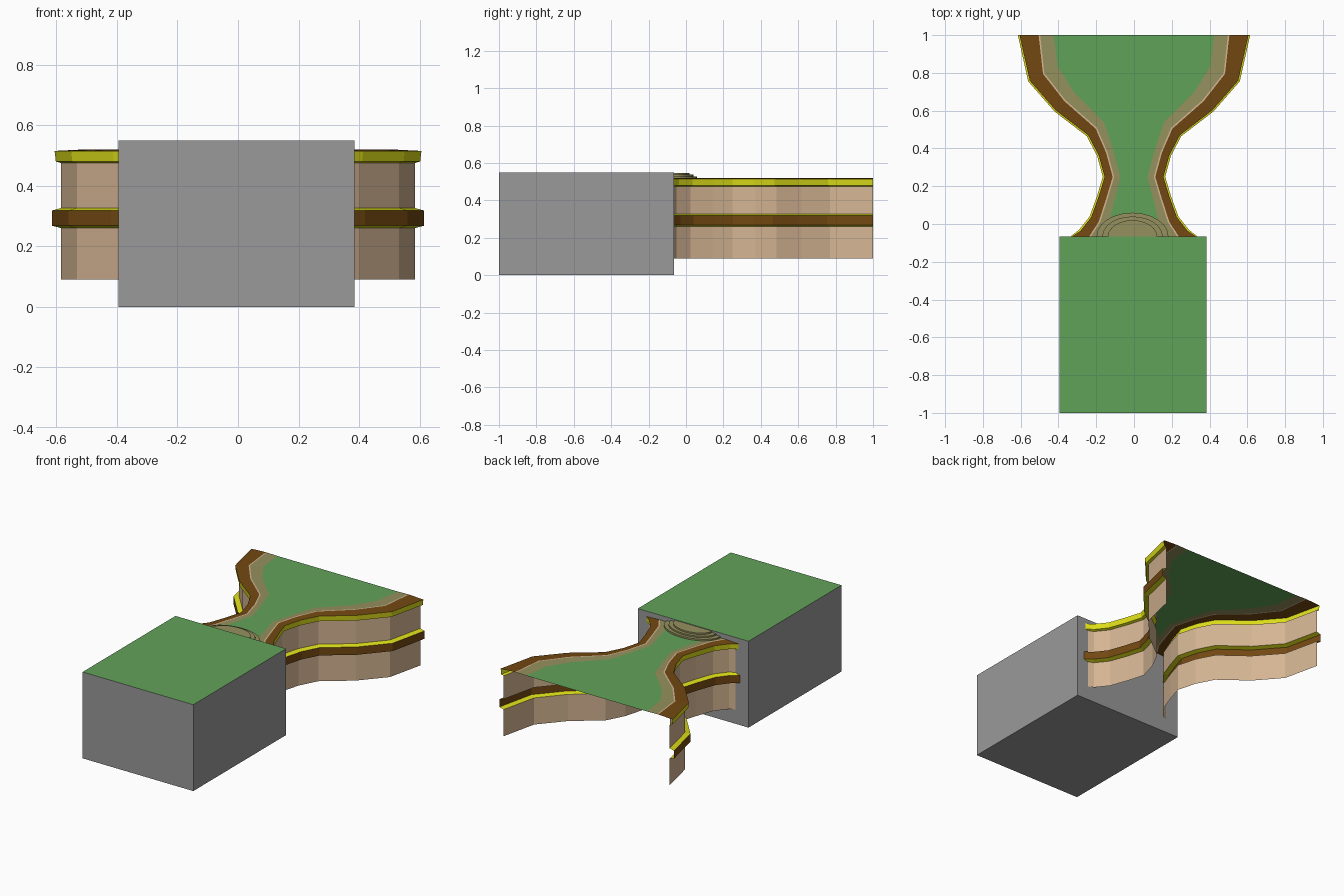
import bpy, bmesh, math
from mathutils import Vector

if "Cube" in bpy.data.objects:
    bpy.data.objects.remove(bpy.data.objects["Cube"])


def material(name, r, g, b):
    m = bpy.data.materials.new(name)
    m.use_nodes = True
    m.diffuse_color = (r, g, b, 1)
    m.node_tree.nodes["Principled BSDF"].inputs["Base Color"].default_value = (r, g, b, 1)
    return m


green = material("grass green", .12, .36, .10)
gray = material("block gray", .32, .32, .32)
tan = material("wall tan", .66, .46, .29)
brown = material("trim brown", .17, .065, .006)
yellow = material("trim yellow", .72, .72, .01)
khaki = material("path khaki", .30, .28, .11)


def make_object(name, bm, *mats):
    mesh = bpy.data.meshes.new(name)
    bm.to_mesh(mesh)
    bm.free()
    for m in mats:
        mesh.materials.append(m)
    ob = bpy.data.objects.new(name, mesh)
    bpy.context.collection.objects.link(ob)
    return ob


# Outer edge of the left side: x, y, width of the brown cap, width of the path
stations = [(.335, -.065, .10, .04), (.29, -.03, .065, .05), (.235, .04, .055, .055),
            (.195, .15, .05, .045), (.165, .25, .05, .04), (.195, .36, .05, .04),
            (.25, .465, .06, .055), (.42, .595, .075, .07), (.56, .755, .085, .085),
            (.615, 1, .11, .08)]
points = [Vector((s[0], s[1])) for s in stations]


def inward(i):
    # Square ends, mitred corners between
    if i in (0, len(points) - 1):
        return Vector((-1, 0))
    a = (points[i] - points[i - 1]).normalized()
    b = (points[i + 1] - points[i]).normalized()
    t = (a + b).normalized()
    return Vector((-t.y, t.x)) / t.dot(a)


def rail(side, cap, path, offset, z):
    # Line along the terrace: distance in from the edge, in cap and path widths plus offset
    out = []
    for i, s in enumerate(stations):
        p = points[i] + inward(i) * (cap * s[2] + path * s[3] + offset)
        out.append((side * p.x, p.y, z))
    return out


def strip(bm, low, high, flip):
    a = [bm.verts.new(p) for p in low]
    b = [bm.verts.new(p) for p in high]
    for i in range(len(a) - 1):
        f = [a[i], a[i + 1], b[i + 1], b[i]]
        bm.faces.new(f[::-1] if flip else f)


def swept(name, mat, *profile):
    # Sweep neighbouring profile points along both mirrored sides
    bm = bmesh.new()
    for side in (1, -1):
        for a, b in zip(profile, profile[1:]):
            strip(bm, rail(side, *a), rail(side, *b), side < 0)
    return make_object(name, bm, mat)


# Walls, hollow bands and terrace edges
swept("lower_wall", tan, (0, 0, .03, .09), (0, 0, .03, .26))
swept("band_bottom", yellow, (0, 0, .03, .26), (0, 0, 0, .268))
swept("band_face", brown, (0, 0, 0, .268), (0, 0, 0, .318))
swept("band_top", yellow, (0, 0, 0, .318), (0, 0, .03, .326))
swept("upper_wall", tan, (0, 0, .03, .326), (0, 0, .03, .475))
swept("cornice", yellow, (0, 0, .03, .475), (0, 0, .013, .48), (0, 0, .009, .515))
swept("cornice_cap", brown, (0, 0, .009, .515), (1, 0, 0, .52))
swept("curb", tan, (1, 0, 0, .52), (1, 0, .008, .52))
swept("side_path", khaki, (1, 0, .008, .52), (1, 1, 0, .518))

# Lawn between the two paths
bm = bmesh.new()
strip(bm, rail(-1, 1, 1, 0, .518), rail(1, 1, 1, 0, .518), True)
make_object("lawn", bm, green)

# Large block with a grass top
bm = bmesh.new()
bmesh.ops.create_cube(bm, size=1)
for v in bm.verts:
    v.co = (v.co.x * .78 - .005, v.co.y * .935 - .5325, (v.co.z + .5) * .55)
for f in bm.faces:
    f.material_index = 1 if f.normal.z > .5 else 0
make_object("block", bm, gray, green)

# Rounded steps up to the block
bm = bmesh.new()
for rx, ry, top in ((.19, .125, .528), (.16, .105, .537), (.13, .085, .546)):
    arc = [(rx * math.cos(math.pi * k / 12) - .008, ry * math.sin(math.pi * k / 12) - .065)
           for k in range(13)]
    low = [bm.verts.new((x, y, .515)) for x, y in arc]
    high = [bm.verts.new((x, y, top)) for x, y in arc]
    bm.faces.new(high)
    for k in range(12):
        bm.faces.new((low[k], low[k + 1], high[k + 1], high[k]))
bmesh.ops.recalc_face_normals(bm, faces=bm.faces)
make_object("round_steps", bm, khaki)
